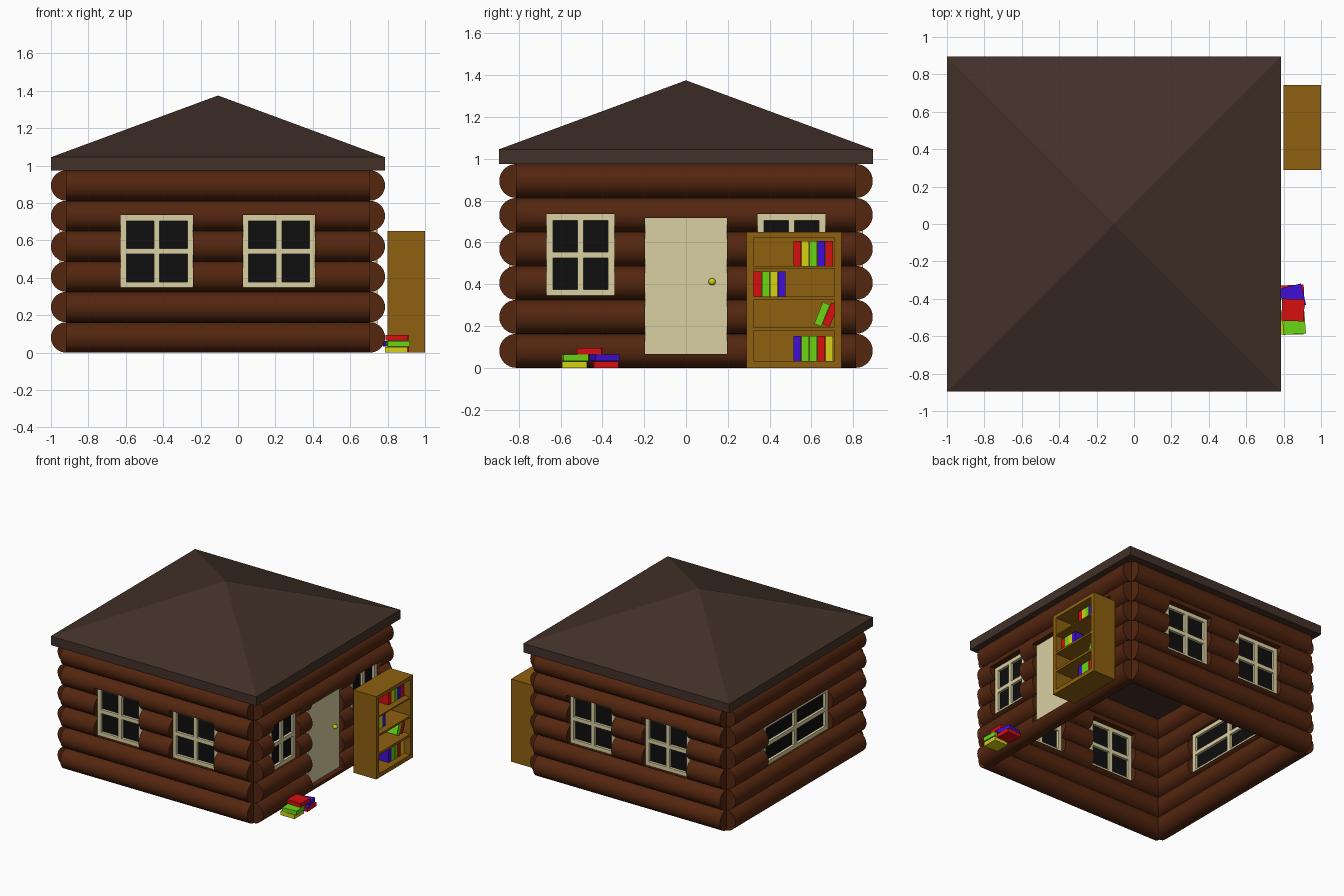
import bpy, bmesh, math
from mathutils import Matrix, Vector

if "Cube" in bpy.data.objects:
    bpy.data.objects.remove(bpy.data.objects["Cube"])


def material(name, r, g, b):
    """Flat colour given as sRGB bytes, stored as linear values."""
    lin = [((c / 255 + 0.055) / 1.055) ** 2.4 if c > 10 else c / 255 / 12.92 for c in (r, g, b)]
    m = bpy.data.materials.new(name)
    m.diffuse_color = (*lin, 1)
    m.use_nodes = True
    m.node_tree.nodes["Principled BSDF"].inputs["Base Color"].default_value = m.diffuse_color
    return m


LOG = material("log_brown", 84, 38, 15)
ROOF = material("roof_dark_brown", 66, 49, 40)
CREAM = material("cream_paint", 217, 208, 162)
GLASS = material("dark_glass", 14, 14, 14)
WOOD = material("bookcase_wood", 141, 96, 15)
RED = material("book_red", 214, 14, 16)
GREEN = material("book_green", 106, 214, 18)
BLUE = material("book_blue", 64, 14, 214)
YELLOW = material("book_yellow", 214, 210, 20)


def make(name, bm, mat, M=Matrix()):
    bmesh.ops.recalc_face_normals(bm, faces=bm.faces[:])
    me = bpy.data.meshes.new(name)
    bm.to_mesh(me)
    bm.free()
    me.transform(M)
    if mat:
        me.materials.append(mat)
    ob = bpy.data.objects.new(name, me)
    bpy.context.collection.objects.link(ob)
    return ob


def boxes(name, spans, mat, M=Matrix()):
    """One object made of boxes, each given by its low and high corner."""
    bm = bmesh.new()
    for lo, hi in spans:
        lo, hi = Vector(lo), Vector(hi)
        size = Matrix.Diagonal((*(hi - lo), 1))
        bmesh.ops.create_cube(bm, size=1, matrix=Matrix.Translation((lo + hi) / 2) @ size)
    return make(name, bm, mat, M)


def smooth(ob, angle=35):
    bpy.ops.object.select_all(action='DESELECT')
    ob.select_set(True)
    bpy.context.view_layer.objects.active = ob
    bpy.ops.object.shade_smooth_by_angle(angle=math.radians(angle))


# Cabin layout: walls are built facing -y, then turned into place
CX, HALF, R, STEP = -0.107, 0.812, 0.0811, 0.1625


def window(name, u0, u1, z0, z1, M):
    b, h = 0.03, 0.015
    um, zm = (u0 + u1) / 2, (z0 + z1) / 2
    f, k = -HALF - 0.035, -HALF + 0.035
    boxes(name + "_frame", [
        ((u0, f, z0), (u0 + b, k, z1)), ((u1 - b, f, z0), (u1, k, z1)),
        ((u0 + b, f, z0), (u1 - b, k, z0 + b)), ((u0 + b, f, z1 - b), (u1 - b, k, z1)),
        ((um - h, f, z0 + b), (um + h, k, z1 - b)),
        ((u0 + b, f, zm - h), (um - h, k, zm + h)), ((um + h, f, zm - h), (u1 - b, k, zm + h)),
    ], CREAM, M)
    boxes(name + "_glass", [((u0 + b, -HALF - 0.015, z0 + b), (u1 - b, -HALF + 0.015, z1 - b))], GLASS, M)


def wall(name, turn, windows, door=None):
    M = Matrix.Translation((CX, 0, 0)) @ Matrix.Rotation(math.radians(turn), 4, 'Z')
    # stacked logs
    bm = bmesh.new()
    for i in range(6):
        bmesh.ops.create_cone(bm, cap_ends=True, segments=32, radius1=R, radius2=R, depth=2 * HALF,
                              matrix=Matrix.Translation((0, -HALF, STEP * (i + 0.5)))
                              @ Matrix.Rotation(math.pi / 2, 4, 'Y'))
    logs = make(name + "_logs", bm, LOG, M)
    # openings cut through the logs
    holes = windows + ([door] if door else [])
    cutter = boxes("opening_cutter", [((a, -HALF - 0.2, c), (b, -HALF + 0.2, d)) for a, b, c, d in holes], LOG, M)
    cutter.hide_render = True
    mod = logs.modifiers.new("openings", 'BOOLEAN')
    mod.operation, mod.solver, mod.object = 'DIFFERENCE', 'EXACT', cutter
    bpy.context.view_layer.objects.active = logs
    bpy.ops.object.modifier_apply(modifier=mod.name)
    bpy.data.objects.remove(cutter)
    smooth(logs)
    for i, w in enumerate(windows):
        window(f"{name}_window_{i + 1}", *w, M)
    if door:
        a, b, c, d = door
        boxes("door", [((a, -HALF - 0.04, c), (b, -HALF + 0.035, d))], CREAM, M)


pair = [(-0.52, -0.133, 0.348, 0.735), (0.133, 0.52, 0.348, 0.735)]
side_pair = [(-0.667, -0.343, 0.345, 0.735), (0.343, 0.667, 0.345, 0.735)]
wall("front", 0, pair)
wall("right", 90, side_pair, (-0.197, 0.197, 0.067, 0.716))
wall("back", 180, pair)
wall("left", -90, [(-0.4, 0.4, 0.345, 0.67)])

# Door knob
bm = bmesh.new()
bmesh.ops.create_uvsphere(bm, u_segments=16, v_segments=10, radius=0.017,
                          matrix=Matrix.Translation((CX + HALF + 0.053, 0.125, 0.412)))
smooth(make("door_knob", bm, YELLOW), 60)

# Roof: eave slab rising to a pyramid
bm = bmesh.new()
rings = [[bm.verts.new((CX + sx * 0.893, sy * 0.895, z)) for sx, sy in ((-1, -1), (1, -1), (1, 1), (-1, 1))]
         for z in (0.974, 1.045)]
apex = bm.verts.new((CX, 0, 1.375))
bm.faces.new(rings[0])
for i in range(4):
    j = (i + 1) % 4
    bm.faces.new((rings[0][i], rings[0][j], rings[1][j], rings[1][i]))
    bm.faces.new((rings[1][i], rings[1][j], apex))
make("roof", bm, ROOF)

# Bookcase, open towards +x
X0, X1, Y0, Y1, H, T = 0.80, 1.0, 0.29, 0.743, 0.65, 0.032
shelves = [(0, 0.033), (0.177, 0.196), (0.325, 0.341), (0.476, 0.486), (0.622, H)]
boxes("bookcase", [((X0, Y0, 0), (X1, Y0 + T, H)), ((X0, Y1 - T, 0), (X1, Y1, H)),
                   ((X0, Y0 + T, 0), (X0 + 0.02, Y1 - T, H))]
      + [((X0 + 0.02, Y0 + T, a), (X1, Y1 - T, b)) for a, b in shelves], WOOD)

# Upright books on the shelves
rows = [("bottom", 0.513, 0.033, (BLUE, GREEN, GREEN, RED, YELLOW)),
        ("third", 0.324, 0.341, (RED, GREEN, YELLOW, BLUE)),
        ("top", 0.513, 0.486, (RED, YELLOW, GREEN, BLUE, RED))]
for row, y, z, colours in rows:
    for i, c in enumerate(colours):
        a = y + i * 0.0385
        boxes(f"{row}_shelf_book_{i + 1}", [((0.825, a, z), (0.95, a + 0.037, z + 0.12))], c)

# Two books leaning on the second shelf
for i, c in enumerate((GREEN, RED)):
    M = Matrix.Translation((0, 0.613 + i * 0.04, 0.211 - i * 0.002)) @ Matrix.Rotation(math.radians(-22), 4, 'X')
    boxes(f"leaning_book_{i + 1}", [((0.825, 0, 0), (0.95, 0.036, 0.112))], c, M)

# Pile of books on the ground: centre x, y, level, turn, colour
pile = [(0.845, -0.533, 0, 0, YELLOW), (0.85, -0.385, 0, 3, RED),
        (0.855, -0.53, 1, 4, GREEN), (0.848, -0.39, 1, 14, BLUE), (0.85, -0.46, 2, -2, RED)]
for i, (x, y, level, turn, c) in enumerate(pile):
    M = Matrix.Translation((x, y, level * 0.032)) @ Matrix.Rotation(math.radians(turn), 4, 'Z')
    boxes(f"piled_book_{i + 1}", [((-0.06, -0.059, 0), (0.06, 0.059, 0.0315))], c, M)
